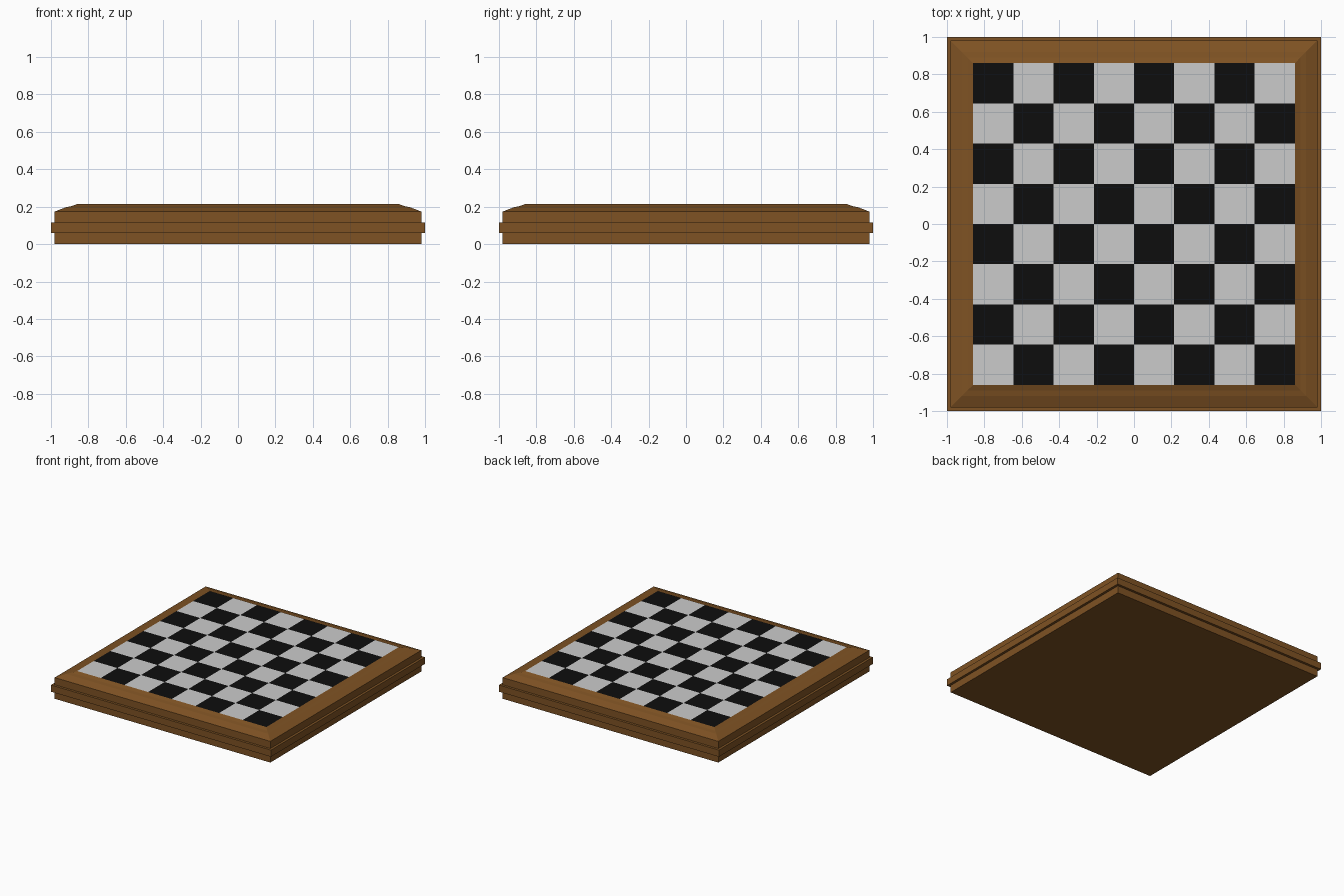
import bpy, bmesh

if "Cube" in bpy.data.objects:
    bpy.data.objects.remove(bpy.data.objects["Cube"])

def material(name, rgb):
    m = bpy.data.materials.new(name)
    m.diffuse_color = (*rgb, 1)
    m.use_nodes = True
    m.node_tree.nodes["Principled BSDF"].inputs["Base Color"].default_value = m.diffuse_color
    return m

wood = material("wood", (0.21, 0.085, 0.017))
black = material("dark_squares", (0.004, 0.004, 0.004))
light = material("light_squares", (0.6, 0.6, 0.6))

def add_object(name, bm, mats):
    me = bpy.data.meshes.new(name)
    bm.normal_update()
    bm.to_mesh(me)
    bm.free()
    for m in mats:
        me.materials.append(m)
    ob = bpy.data.objects.new(name, me)
    bpy.context.collection.objects.link(ob)
    return ob

# Moulded frame: square rings of (half width, height), closed underneath
profile = [(0.98, 0), (0.98, 0.06), (1.0, 0.06), (1.0, 0.115), (0.98, 0.115),
           (0.98, 0.174), (0.92, 0.197), (0.89, 0.203), (0.86, 0.214)]
bm = bmesh.new()
rings = [[bm.verts.new((sx * h, sy * h, z))
          for sx, sy in ((-1, -1), (1, -1), (1, 1), (-1, 1))] for h, z in profile]
for a, b in zip(rings, rings[1:]):
    for i in range(4):
        j = (i + 1) % 4
        bm.faces.new((a[i], a[j], b[j], b[i]))
bm.faces.new(rings[0][::-1])
add_object("frame", bm, [wood])

# Playing surface: 8 x 8 squares, light in the front left corner
bm = bmesh.new()
bmesh.ops.create_grid(bm, x_segments=8, y_segments=8, size=0.86)
cell = 1.72 / 8
for f in bm.faces:
    c = f.calc_center_median()
    col, row = int((c.x + 0.86) / cell), int((c.y + 0.86) / cell)
    f.material_index = (col + row) % 2
board = add_object("playing_surface", bm, [light, black])
board.location.z = 0.214
